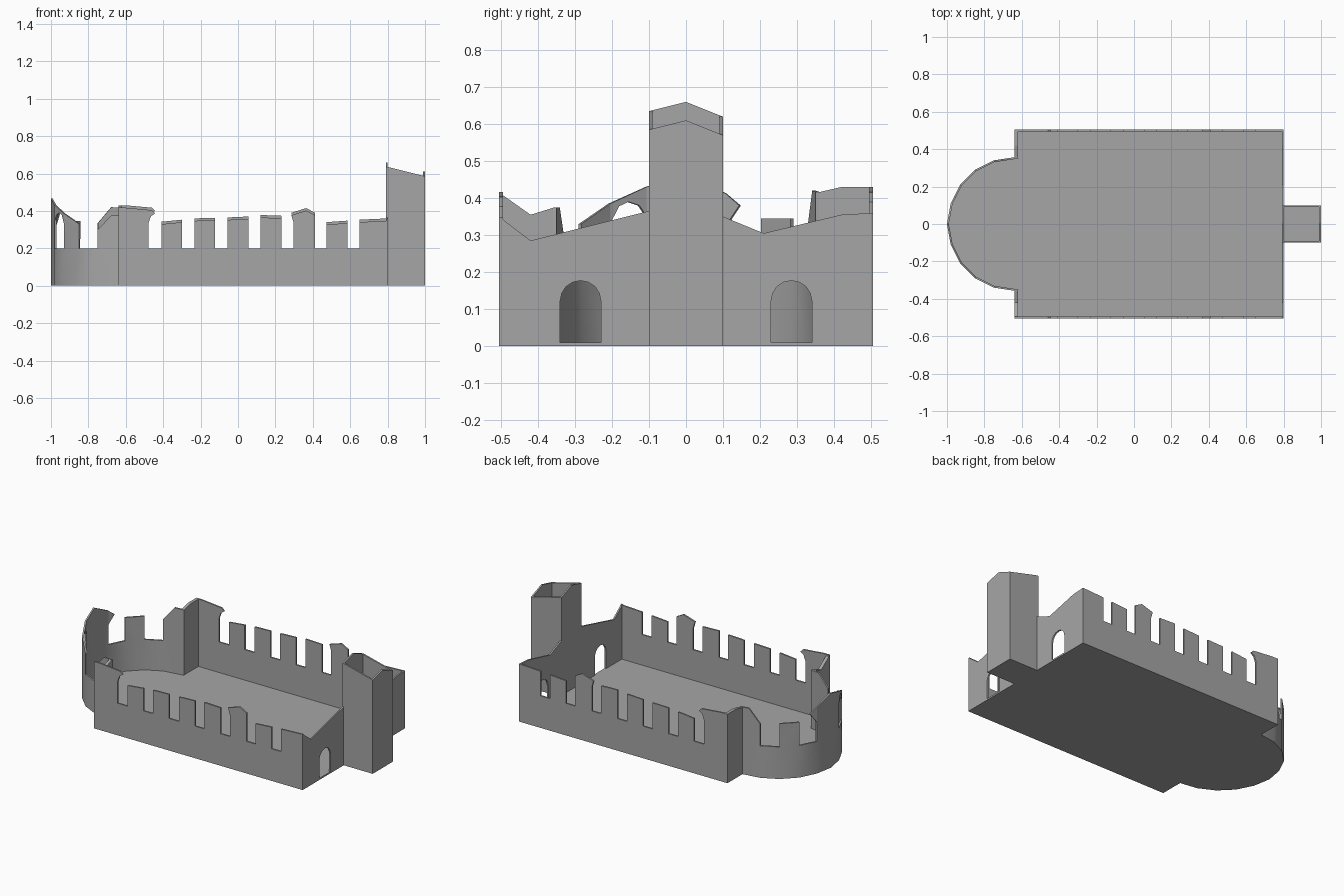
import bpy, bmesh
from mathutils import Vector

cube = bpy.data.objects.get("Cube")
if cube:
    bpy.data.objects.remove(cube)

stone = bpy.data.materials.new("grey stone")
stone.use_nodes = True
GREY = (0.38, 0.38, 0.38, 1)
stone.diffuse_color = GREY
stone.node_tree.nodes["Principled BSDF"].inputs["Base Color"].default_value = GREY

THICK = 0.01
SILL = 0.2
WEST, EAST, SIDE = -0.64, 0.8, 0.505


def finish(name, bm):
    mesh = bpy.data.meshes.new(name)
    bm.to_mesh(mesh)
    bm.free()
    mesh.materials.append(stone)
    obj = bpy.data.objects.new(name, mesh)
    bpy.context.collection.objects.link(obj)
    return obj


def slab(name, outline, place, push):
    """Extrude a 2D outline, placed in space by a function, along a vector."""
    bm = bmesh.new()
    face = bm.faces.new([bm.verts.new(place(a, b)) for a, b in outline])
    new = bmesh.ops.extrude_face_region(bm, geom=[face])["geom"]
    verts = [v for v in new if isinstance(v, bmesh.types.BMVert)]
    bmesh.ops.translate(bm, verts=verts, vec=Vector(push))
    bmesh.ops.recalc_face_normals(bm, faces=bm.faces)
    return finish(name, bm)


def on_x(x):
    return lambda y, z: (x, y, z)


def on_y(y):
    return lambda x, z: (x, y, z)


def on_floor(x, y):
    return (x, y, 0)


# Long side walls: broken stubs of wall between the window gaps
stubs = [
    [(WEST, .43), (-.6, .43), (-.46, .417), (-.443, .40), (-.465, .385), (-.478, .35)],
    [(-.408, .342), (-.3, .353)],
    [(-.232, .36), (-.122, .363)],
    [(-.055, .365), (.055, .37)],
    [(.12, .378), (.232, .374)],
    [(.297, .35), (.285, .39), (.365, .415), (.412, .39)],
    [(.474, .34), (.585, .348)],
    [(.65, .353), (EAST, .36)],
]


def side_outline(drop):
    pts = [(EAST, 0), (WEST, 0)]
    for stub in stubs:
        if stub[0][0] > WEST:
            pts.append((stub[0][0], SILL))
        pts += [(x, z - drop) for x, z in stub]
        if stub[-1][0] < EAST:
            pts.append((stub[-1][0], SILL))
    return pts


slab("front_wall", side_outline(0.013), on_y(-SIDE), (0, THICK, 0))
slab("back_wall", side_outline(0), on_y(SIDE), (0, -THICK, 0))


# East gable wall with two round-topped doorways
def doorway(yc, r=0.055, spring=0.122):
    arc = [(yc, spring + r)]
    for c, s in ((.38, .92), (.71, .71), (.92, .38), (1, 0)):
        arc = [(yc - c * r, spring + s * r)] + arc + [(yc + c * r, spring + s * r)]
    return [(yc - r, 0)] + arc + [(yc + r, 0)]


east_top = [(SIDE, .36), (.42, .355), (.21, .305), (.1, .35), (.1, .62), (0, .66),
            (-.1, .635), (-.1, .365), (-.42, .285), (-SIDE, .35)]
slab("east_wall", [(-SIDE, 0)] + doorway(-.285) + doorway(.285) + [(SIDE, 0)] + east_top,
     on_x(EAST), (-THICK, 0, 0))

# Hollow stair tower outside the east wall
slab("tower_front", [(.8, 0), (1, 0), (1, .585), (.8, .635)], on_y(-.1), (0, THICK, 0))
slab("tower_back", [(.8, 0), (1, 0), (1, .57), (.8, .62)], on_y(.1), (0, -THICK, 0))
slab("tower_end", [(-.1, 0), (.1, 0), (.1, .57), (0, .61), (-.1, .585)],
     on_x(1), (-THICK, 0, 0))
slab("tower_floor", [(.8, -.1), (1, -.1), (1, .1), (.8, .1)], on_floor, (0, 0, THICK))

# West shoulders beside the apse
slab("west_shoulder_front", [(-SIDE, 0), (-.355, 0), (-.355, .375), (-.42, .355), (-SIDE, .415)],
     on_x(WEST), (.02, 0, 0))
slab("west_shoulder_back", [(SIDE, 0), (.355, 0), (.355, .415), (.42, .43), (SIDE, .43)],
     on_x(WEST), (.02, 0, 0))

# Rounded apse: each half has five bays, given as outlines of (along bay, height)
plan = [(-.62, .36), (-.75, .34), (-.85, .29), (-.93, .21), (-.98, .11), (-1, 0)]
feet = [(0, SILL), (1, SILL)]
front_bays = {
    0: feet + [(1, .30), (.45, .375), (0, .375)],
    2: feet + [(1, .385), (0, .33)],
    3: [(0, .33), (.25, .378), (.5, .39), (.8, .38), (1, .35), (1, .43), (0, .385)],
    4: feet + [(1, .465), (0, .43)],
}
back_bays = {
    0: feet + [(1, .335), (.45, .42), (0, .417)],
    2: feet + [(1, .345), (0, .345)],
    3: [(.85, .345), (1, .32), (1, .412), (.62, .38)],
    4: feet + [(1, .465), (0, .412)],
}
bm = bmesh.new()
for side, bays in ((-1, front_bays), (1, back_bays)):
    for i in range(5):
        (x0, y0), (x1, y1) = plan[i], plan[i + 1]
        shapes = [[(0, 0), (1, 0), (1, SILL), (0, SILL)]]
        if i in bays:
            shapes.append(bays[i])
        for shape in shapes:
            loop = [(x0 + (x1 - x0) * u, side * (y0 + (y1 - y0) * u), z) for u, z in shape]
            bm.faces.new([bm.verts.new(p) for p in loop[::side]])
bmesh.ops.remove_doubles(bm, verts=bm.verts, dist=0.0005)
apse = finish("apse_wall", bm)
solid = apse.modifiers.new("thickness", "SOLIDIFY")
solid.thickness = THICK
solid.offset = -1
bpy.context.view_layer.objects.active = apse
apse.select_set(True)
bpy.ops.object.modifier_apply(modifier=solid.name)
bpy.ops.object.shade_smooth_by_angle(angle=0.55)
apse.select_set(False)

# Floors
slab("nave_floor", [(WEST + .02, -SIDE), (EAST, -SIDE), (EAST, SIDE), (WEST + .02, SIDE)],
     on_floor, (0, 0, THICK))
inner = [(x * .995, y * .985) for x, y in plan]
inner[0] = (-.62, .355)
slab("apse_floor", inner + [(x, -y) for x, y in inner[-2::-1]], on_floor, (0, 0, THICK))
